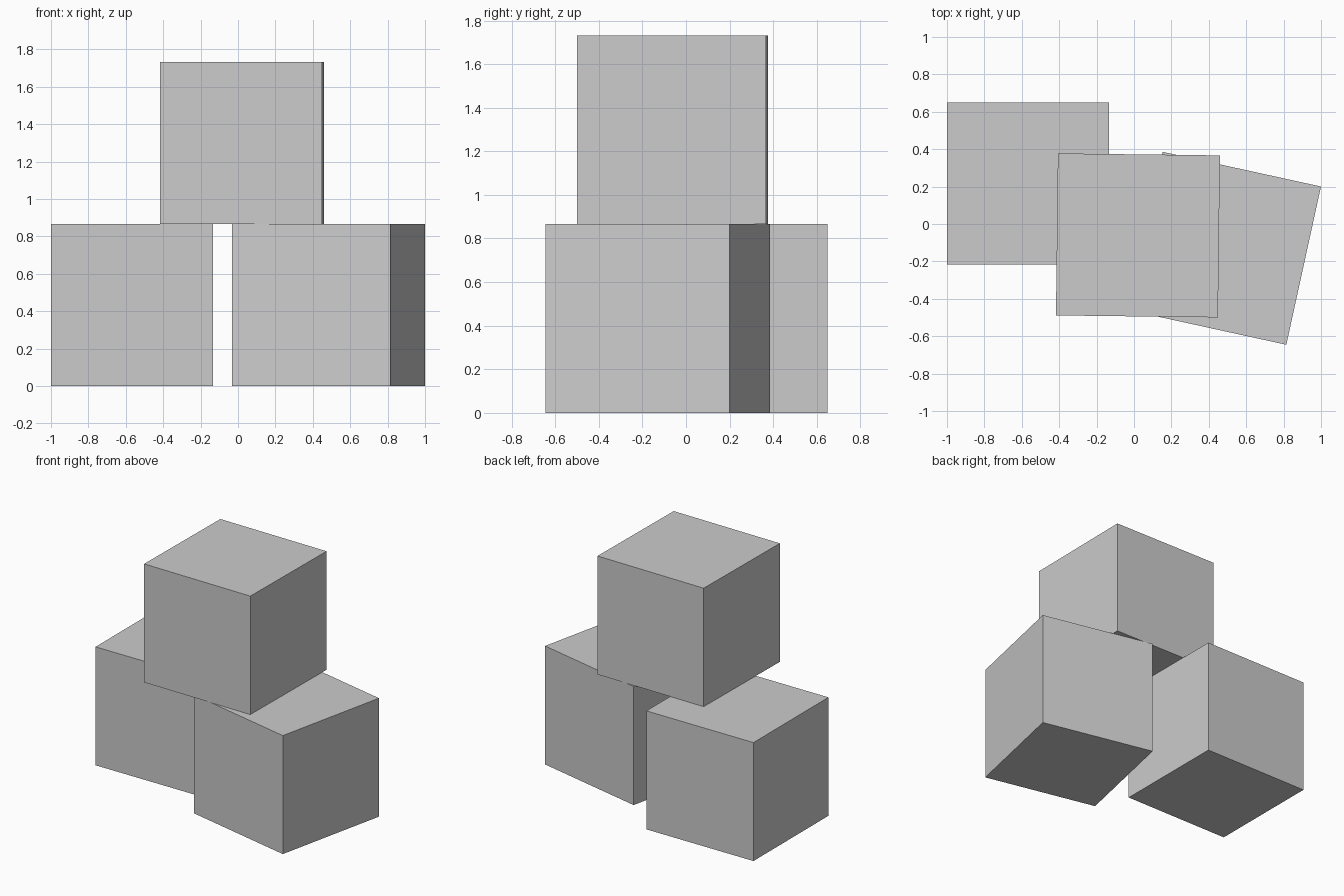
import bpy
from math import radians

default_cube = bpy.data.objects.get("Cube")
if default_cube:
    bpy.data.objects.remove(default_cube, do_unlink=True)

SIDE = 0.866

# Plain grey shared by all blocks
grey = bpy.data.materials.new("light_grey")
grey.use_nodes = True
colour = (0.6, 0.6, 0.6, 1)
grey.diffuse_color = colour
grey.node_tree.nodes["Principled BSDF"].inputs["Base Color"].default_value = colour


def block(name, x, y, level, turn):
    """Add one cube standing on the given level, turned about z."""
    bpy.ops.mesh.primitive_cube_add(
        size=SIDE,
        location=(x, y, SIDE * (level + 0.5)),
        rotation=(0, 0, radians(turn)),
    )
    cube = bpy.context.object
    cube.name = name
    cube.data.materials.append(grey)


# Two blocks on the ground, one stacked across them
block("lower_right_block", -0.567, 0.216, 0, 0)
block("lower_left_block", 0.484, -0.13, 0, -12.35)
block("upper_block", 0.021, -0.061, 1, -0.7)
